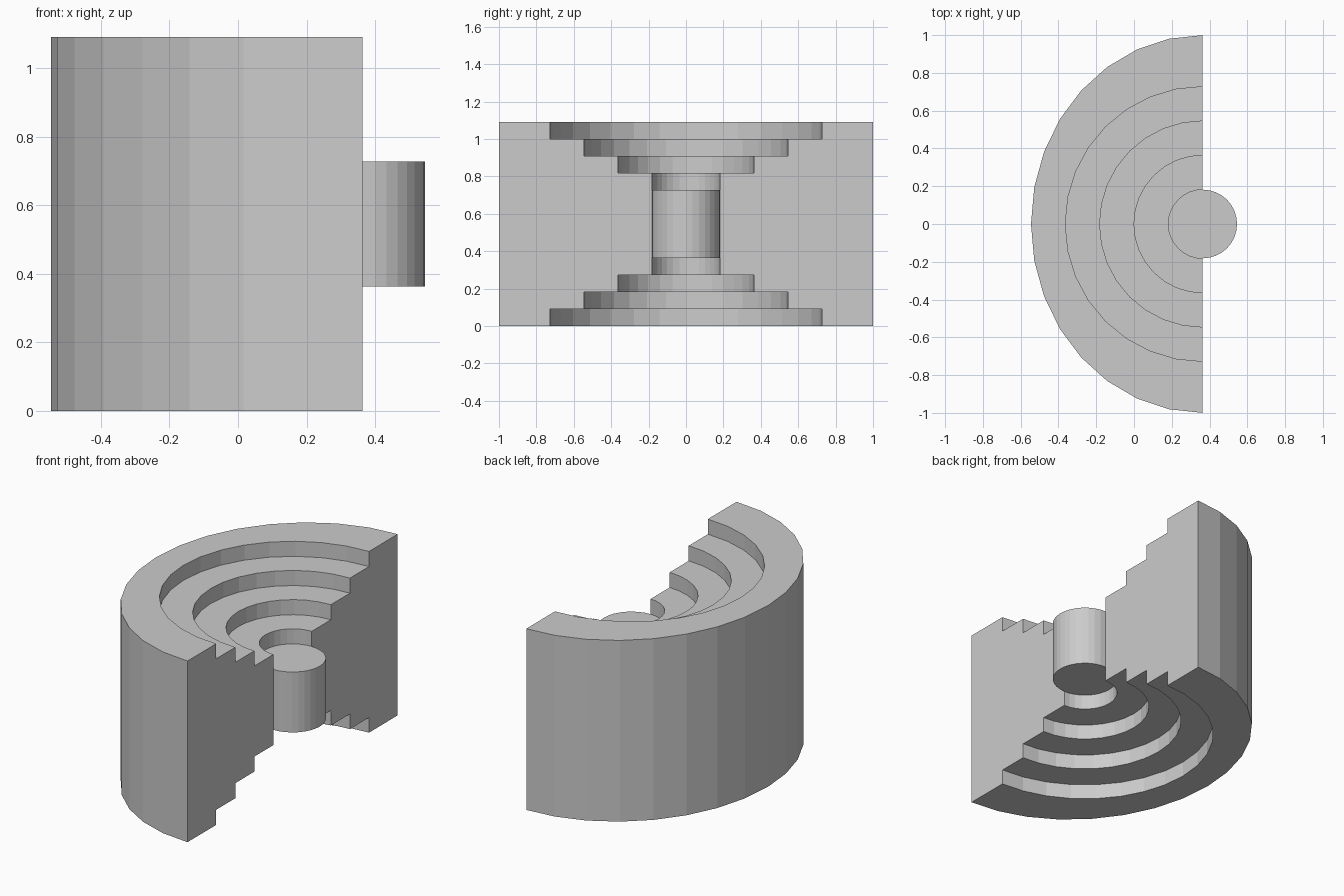
import bpy, bmesh
from math import cos, sin, pi

if "Cube" in bpy.data.objects:
    bpy.data.objects.remove(bpy.data.objects["Cube"])

U = 1 / 11          # base module: every size is a whole number of these
CX = 4 * U          # axis of the half ring and pin
SIDES = 32


def finish(name, bm):
    bmesh.ops.recalc_face_normals(bm, faces=bm.faces)
    mesh = bpy.data.meshes.new(name)
    bm.to_mesh(mesh)
    bm.free()
    obj = bpy.data.objects.new(name, mesh)
    bpy.context.collection.objects.link(obj)
    return obj


# Stepped half housing: lower half of the profile, mirrored about mid height
lower = [(2, 3), (4, 3), (4, 2), (6, 2), (6, 1), (8, 1), (8, 0), (11, 0)]
profile = lower + [(r, 12 - z) for r, z in reversed(lower)]

bm = bmesh.new()
sections = []
for i in range(SIDES // 2 + 1):
    a = pi / 2 + i * 2 * pi / SIDES
    section = []
    for r, z in profile:
        rx = 10 if r == 11 else r      # outer wall is slightly elliptical
        section.append(bm.verts.new((CX + rx * U * cos(a), r * U * sin(a), z * U)))
    sections.append(section)
n = len(profile)
for s, t in zip(sections, sections[1:]):
    for j in range(n):
        k = (j + 1) % n
        bm.faces.new((s[j], s[k], t[k], t[j]))
# Flat cut ends
bm.faces.new(sections[0])
bm.faces.new(sections[-1])
finish("stepped_half_housing", bm)

# Centre pin
bm = bmesh.new()
bmesh.ops.create_cone(bm, cap_ends=True, segments=SIDES,
                      radius1=2 * U, radius2=2 * U, depth=4 * U)
pin = finish("centre_pin", bm)
pin.location = (CX, 0, 6 * U)
